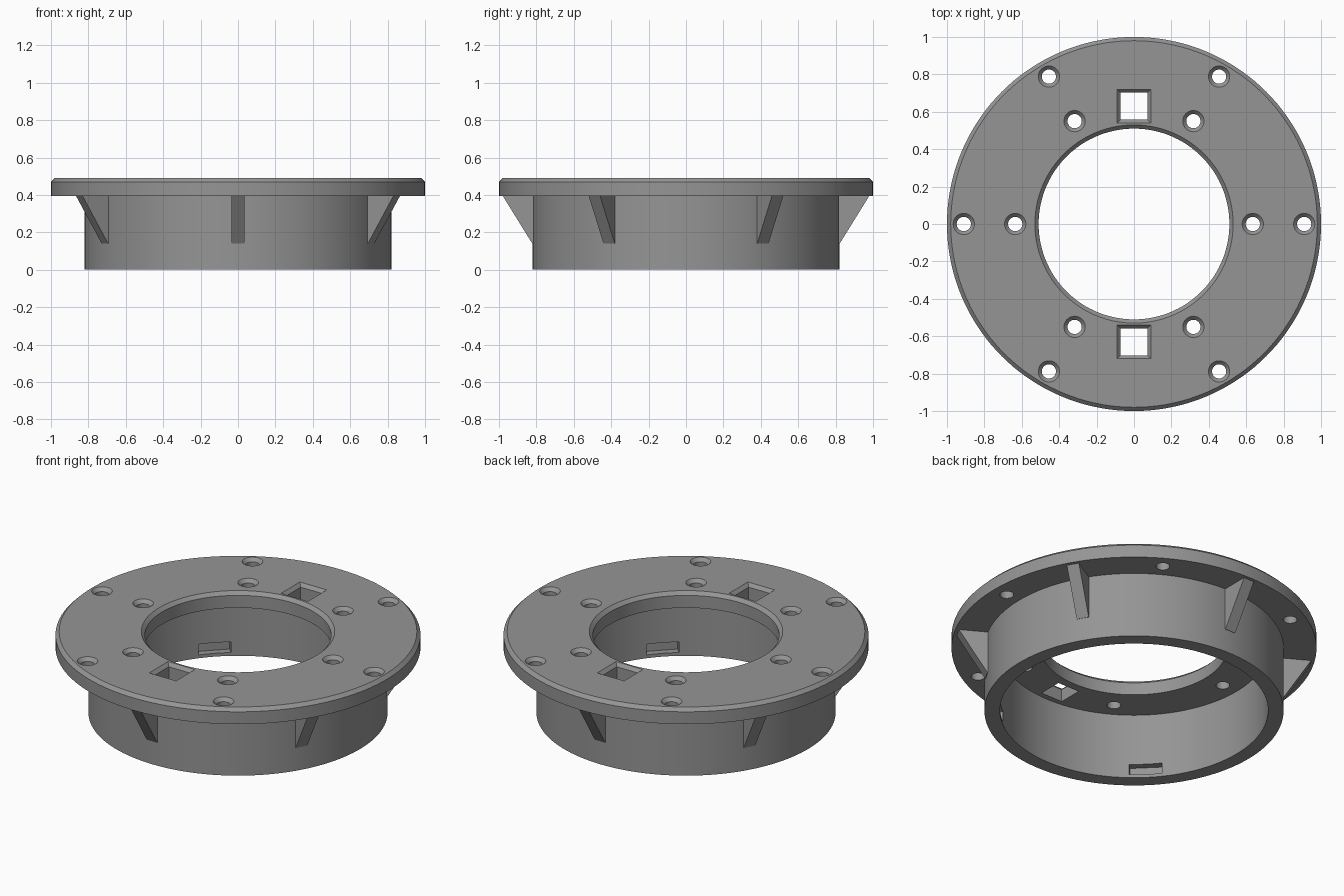
import bpy, bmesh, math
from mathutils import Matrix

if "Cube" in bpy.data.objects:
    bpy.data.objects.remove(bpy.data.objects["Cube"])

grey = bpy.data.materials.new("mid grey")
grey.diffuse_color = (0.3, 0.3, 0.3, 1)
grey.use_nodes = True
grey.node_tree.nodes["Principled BSDF"].inputs["Base Color"].default_value = grey.diffuse_color

TOP, UNDER, CH = 0.49, 0.395, 0.02   # flange top, flange underside, edge chamfer


def make(name, bm, cutter=False):
    bmesh.ops.recalc_face_normals(bm, faces=bm.faces)
    me = bpy.data.meshes.new(name)
    bm.to_mesh(me)
    bm.free()
    ob = bpy.data.objects.new(name, me)
    bpy.context.collection.objects.link(ob)
    me.materials.append(grey)
    ob.hide_render = cutter
    return ob


def lathe(bm, profile, n, closed, start=0.0, at=(0, 0)):
    """Spin an (r, z) profile round z; an open profile gets end caps."""
    rings = []
    for r, z in profile:
        rings.append([bm.verts.new((at[0] + r * math.cos(start + 2 * math.pi * i / n),
                                    at[1] + r * math.sin(start + 2 * math.pi * i / n), z))
                      for i in range(n)])
    pairs = list(zip(rings, rings[1:]))
    if closed:
        pairs.append((rings[-1], rings[0]))
    else:
        bm.faces.new(rings[0])
        bm.faces.new(rings[-1])
    for a, b in pairs:
        for i in range(n):
            j = (i + 1) % n
            bm.faces.new((a[i], a[j], b[j], b[i]))


# flange and tube as one turned body
bm = bmesh.new()
lathe(bm, [(0.735, 0), (0.82, 0), (0.82, UNDER), (1, UNDER), (1, TOP - CH), (1 - CH, TOP),
           (0.53, TOP), (0.51, TOP - CH), (0.51, UNDER), (0.735, UNDER)], 144, True)
body = make("flanged_ring", bm)

# countersunk screw holes, chamfered square windows and wall recesses
bm = bmesh.new()


def through(at, r, wide, n, start=0.0, depth=CH):
    lathe(bm, [(r, UNDER - 0.05), (r, TOP - depth), (wide, TOP), (wide, TOP + 0.05)],
          n, False, start, at)


for k in range(6):
    a = k * math.pi / 3
    for rad in (0.635, 0.91):
        through((rad * math.cos(a), rad * math.sin(a)), 0.038, 0.057, 32)
for s in (-1, 1):
    through((0, 0.63 * s), 0.072 * math.sqrt(2), 0.09 * math.sqrt(2), 4, math.pi / 4)
for k in range(4):
    m = (Matrix.Rotation(math.pi / 4 + k * math.pi / 2, 4, 'Z')
         @ Matrix.Translation((0.73, 0, 0.052)) @ Matrix.Diagonal((0.09, 0.18, 0.064, 1)))
    bmesh.ops.create_cube(bm, size=1, matrix=m)
cutter = make("hole_cutters", bm, True)

mod = body.modifiers.new("holes", 'BOOLEAN')
mod.object, mod.operation, mod.solver = cutter, 'DIFFERENCE', 'EXACT'
bpy.context.view_layer.objects.active = body
body.select_set(True)
bpy.ops.object.modifier_apply(modifier="holes")
bpy.data.objects.remove(cutter)
bpy.ops.object.shade_smooth_by_angle(angle=math.radians(25))

# six triangular gussets under the flange
for k in range(6):
    bm = bmesh.new()
    side = [(0.78, 0.14), (0.822, 0.14), (0.98, UNDER), (0.98, UNDER + 0.005), (0.78, UNDER + 0.005)]
    rings = [[bm.verts.new((x, y, z)) for x, z in side] for y in (-0.035, 0.035)]
    for ring in rings:
        bm.faces.new(ring)
    for i in range(5):
        j = (i + 1) % 5
        bm.faces.new((rings[0][i], rings[0][j], rings[1][j], rings[1][i]))
    bm.transform(Matrix.Rotation(math.radians(30 + 60 * k), 4, 'Z'))
    make(f"gusset_{k + 1}", bm)
